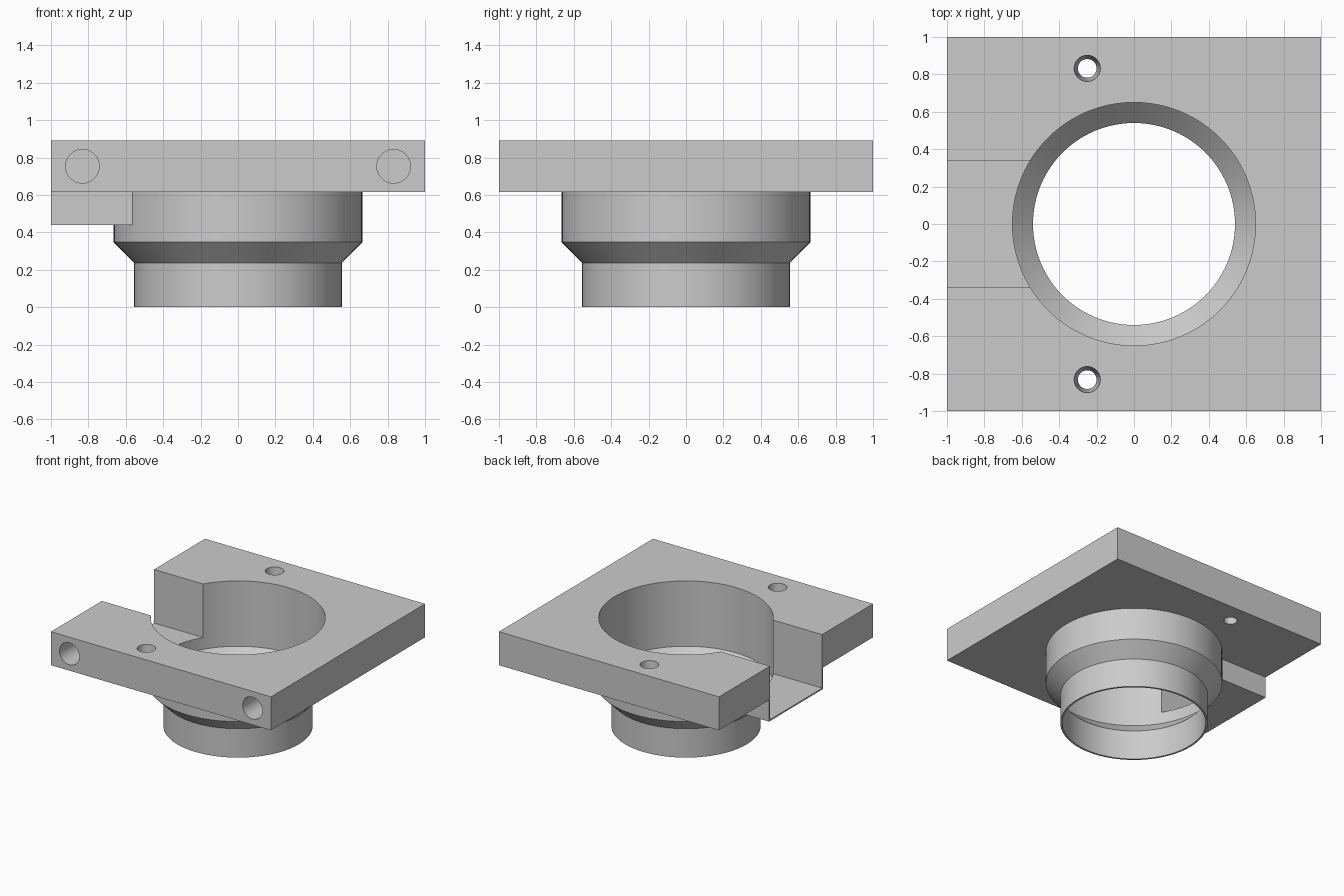
import bpy
import bmesh
import math

if "Cube" in bpy.data.objects:
    bpy.data.objects.remove(bpy.data.objects["Cube"], do_unlink=True)

PLATE_LOW, PLATE_TOP = 0.615, 0.89
SEGMENTS = 96

grey = bpy.data.materials.new("plain grey")
grey.use_nodes = True
grey.diffuse_color = (0.6, 0.6, 0.6, 1)
grey.node_tree.nodes["Principled BSDF"].inputs["Base Color"].default_value = grey.diffuse_color


def make_object(name, bm):
    bmesh.ops.recalc_face_normals(bm, faces=bm.faces)
    mesh = bpy.data.meshes.new(name)
    bm.to_mesh(mesh)
    bm.free()
    mesh.materials.append(grey)
    obj = bpy.data.objects.new(name, mesh)
    bpy.context.collection.objects.link(obj)
    return obj


def box(name, low, high):
    bm = bmesh.new()
    bmesh.ops.create_cube(bm, size=1)
    for v in bm.verts:
        v.co = [a + (c + 0.5) * (b - a) for a, b, c in zip(low, high, v.co)]
    return make_object(name, bm)


def turned(name, profile, segments=SEGMENTS):
    """Solid of revolution about z from (radius, height) points, capped at both ends."""
    bm = bmesh.new()
    rings = []
    for r, z in profile:
        angles = [math.tau * i / segments for i in range(segments)]
        rings.append([bm.verts.new((r * math.cos(a), r * math.sin(a), z)) for a in angles])
    for lower, upper in zip(rings, rings[1:]):
        for i in range(segments):
            j = (i + 1) % segments
            bm.faces.new((lower[i], lower[j], upper[j], upper[i]))
    bm.faces.new(rings[0])
    bm.faces.new(rings[-1])
    return make_object(name, bm)


def combine(target, tool, operation):
    """Apply a boolean and discard the tool."""
    mod = target.modifiers.new(operation.lower(), "BOOLEAN")
    mod.operation = operation
    mod.solver = "EXACT"
    mod.object = tool
    bpy.context.view_layer.objects.active = target
    bpy.ops.object.modifier_apply(modifier=mod.name)
    bpy.data.objects.remove(tool, do_unlink=True)


# Square plate with the stepped collar and side channel joined underneath
body = box("collar_mount_plate", (-1, -1, PLATE_LOW), (1, 1, PLATE_TOP))
collar = turned("collar", [(0.555, 0), (0.555, 0.237), (0.665, 0.347), (0.665, 0.7)])
channel = box("side_channel", (-1, -0.35, 0.438), (-0.4, 0.35, 0.7))
combine(body, collar, "UNION")
combine(body, channel, "UNION")

# Stepped bore right through, and the open slot above the channel floor
bore = turned("bore_cutter", [(0.54, -0.1), (0.54, 0.243), (0.65, 0.353), (0.65, 1)])
slot = box("slot_cutter", (-1.1, -0.339, 0.45), (-0.4, 0.339, 1))
combine(body, bore, "DIFFERENCE")
combine(body, slot, "DIFFERENCE")

# Tapered screw holes through the plate
for side in (-1, 1):
    hole = turned("screw_hole_cutter", [(0.05, 0.55), (0.05, PLATE_LOW), (0.07, PLATE_TOP), (0.07, 1)], 48)
    hole.location = (-0.25, side * 0.832, 0)
    bpy.context.view_layer.update()
    combine(body, hole, "DIFFERENCE")

# Blind round sockets in the front edge
for side in (-1, 1):
    socket = turned("socket_cutter", [(0.09, -0.4), (0.09, 0.1)], 48)
    socket.rotation_euler.x = math.pi / 2
    socket.location = (side * 0.832, -1, 0.753)
    bpy.context.view_layer.update()
    combine(body, socket, "DIFFERENCE")

# Smooth the round walls, keep the machined edges crisp
bpy.ops.object.select_all(action="DESELECT")
body.select_set(True)
bpy.context.view_layer.objects.active = body
bpy.ops.object.shade_smooth_by_angle(angle=math.radians(30))
